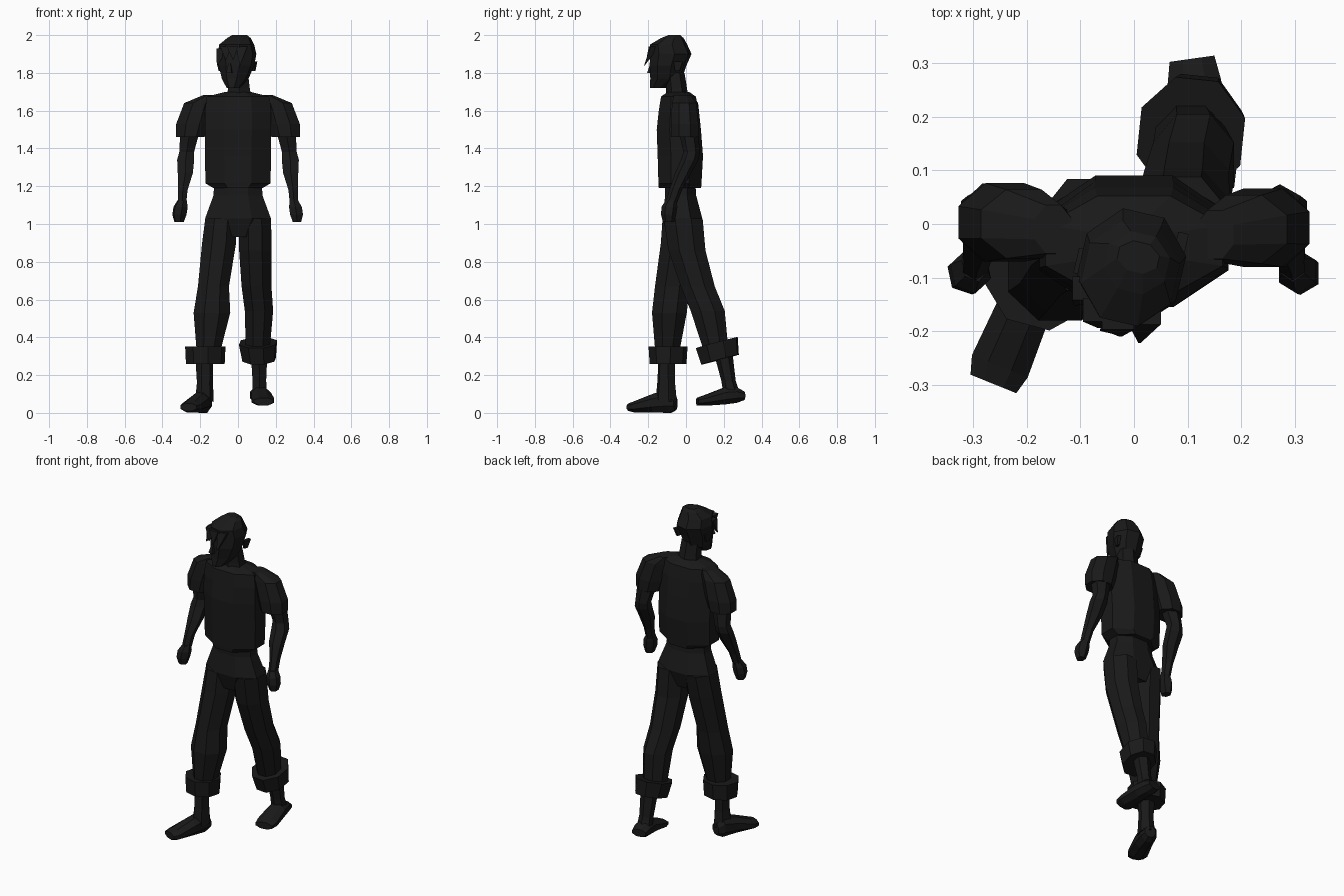
import bpy, math
from mathutils import Matrix, Vector

dark = bpy.data.materials.new("dark")
dark.diffuse_color = (0.01, 0.01, 0.01, 1)


def loft(name, rings, n=8, yaw=0, pitch=0):
    """Skin n-sided rings (cx, cy, cz, half_width, half_depth), each turned by yaw and pitch."""
    rot = (Matrix.Rotation(math.radians(yaw), 3, 'Z')
           @ Matrix.Rotation(math.radians(pitch), 3, 'X'))
    angles = [2 * math.pi * (i + 0.5) / n for i in range(n)]
    mx = max(abs(math.cos(a)) for a in angles)
    my = max(abs(math.sin(a)) for a in angles)
    verts = []
    for cx, cy, cz, rx, ry in rings:
        for a in angles:
            p = Vector((rx * math.cos(a) / mx, ry * math.sin(a) / my, 0))
            verts.append(Vector((cx, cy, cz)) + rot @ p)
    faces = [tuple(range(n))[::-1], tuple(range(len(verts) - n, len(verts)))]
    for r in range(len(rings) - 1):
        for i in range(n):
            j = (i + 1) % n
            faces.append((r * n + i, r * n + j, (r + 1) * n + j, (r + 1) * n + i))
    me = bpy.data.meshes.new(name)
    me.from_pydata(verts, [], faces)
    # make all faces point outward
    import bmesh
    bm = bmesh.new()
    bm.from_mesh(me)
    bmesh.ops.recalc_face_normals(bm, faces=bm.faces)
    bm.to_mesh(me)
    bm.free()
    me.materials.append(dark)
    ob = bpy.data.objects.new(name, me)
    bpy.context.collection.objects.link(ob)
    return ob


# head with hair volume, turned slightly to its right
loft("head", [
    (-.025, -.150, 1.72, .032, .040),
    (-.015, -.105, 1.77, .065, .080),
    (-.008, -.095, 1.84, .088, .092),
    (-.005, -.080, 1.90, .095, .103),
    (-.007, -.092, 1.95, .086, .093),
    (.005, -.072, 1.985, .058, .055),
    (.008, -.062, 2.00, .038, .028)], yaw=-13)
loft("nose", [(-.045, -.185, 1.80, .015, .018), (-.043, -.178, 1.85, .006, .010)], n=4, yaw=-13)
for i, x in enumerate((-.098, .087)):
    loft(f"ear_{i}", [(x * .95, -.075 + .03 * i, 1.81, .007, .012),
                      (x, -.07 + .03 * i, 1.86, .010, .024)], n=4, yaw=-13)

# fringe locks hanging over the brow
for i, (root, tip) in enumerate([
        ((.020, -.165, 1.94), (.010, -.220, 1.84)),
        ((-.030, -.175, 1.94), (-.025, -.208, 1.87)),
        ((-.065, -.160, 1.94), (-.065, -.192, 1.87)),
        ((-.085, -.120, 1.93), (-.110, -.150, 1.84))]):
    loft(f"hair_lock_{i}", [(*tip, .002, .002), (*root, .030, .022)], n=4)

# neck and torso
loft("neck", [(.005, -.045, 1.66, .068, .060), (.005, -.05, 1.72, .057, .055),
              (.0, -.06, 1.80, .053, .052)], n=6)
loft("torso", [
    (0, -.032, 1.19, .130, .112), (0, -.032, 1.215, .172, .114),
    (0, -.030, 1.36, .175, .120), (0, -.038, 1.50, .176, .117),
    (0, -.038, 1.60, .176, .106), (0, -.040, 1.675, .165, .092),
    (0, -.040, 1.70, .065, .055)])

# sleeves, arms and hands on both sides
for s, side, dy in ((1, "left", 0), (-1, "right", .01)):
    loft(f"{side}_sleeve", [
        (s * .252, dy - .007, 1.46, .075, .072), (s * .240, dy - .007, 1.53, .087, .073),
        (s * .205, dy - .010, 1.64, .080, .064), (s * .150, dy - .020, 1.682, .035, .045)])
    loft(f"{side}_arm", [
        (s * .298, -.085, 1.09, .022, .030), (s * .292, -.055, 1.18, .025, .034),
        (s * .279, -.015, 1.27, .040, .043), (s * .277, .020, 1.34, .045, .046),
        (s * .272, .030, 1.38, .039, .044), (s * .256, .015, 1.48, .050, .050),
        (s * .225, -.005, 1.60, .050, .050)], n=6)
    loft(f"{side}_hand", [
        (s * .312, -.092, 1.01, .022, .030), (s * .310, -.092, 1.05, .034, .040),
        (s * .304, -.088, 1.09, .034, .042), (s * .296, -.078, 1.125, .022, .030)],
        n=6, yaw=0 if s > 0 else 12)

# hips
loft("hips", [
    (0, -.020, .93, .090, .075), (0, -.020, 1.03, .174, .106),
    (0, -.028, 1.15, .130, .082), (0, -.030, 1.21, .126, .080)])

# forward leg: trousers, rolled cuff, shin, foot
loft("forward_leg", [
    (-.155, -.098, .34, .065, .066), (-.138, -.088, .53, .097, .092),
    (-.130, -.072, .67, .082, .092), (-.100, -.035, .90, .090, .098),
    (-.090, -.020, 1.03, .083, .104)])
loft("forward_cuff", [
    (-.173, -.095, .258, .096, .090), (-.173, -.095, .352, .100, .096)], yaw=-15)
loft("forward_shin", [
    (-.178, -.105, .06, .042, .060), (-.175, -.105, .16, .036, .050),
    (-.178, -.102, .29, .042, .046)], n=6, yaw=-20)
loft("forward_foot", [
    (-.165, -.055, .050, .030, .035), (-.180, -.085, .062, .045, .062),
    (-.208, -.165, .052, .051, .050), (-.250, -.265, .032, .056, .030),
    (-.262, -.298, .030, .046, .020)], n=8, yaw=-22, pitch=90)

# trailing leg: same parts, heel slightly raised
loft("trailing_leg", [
    (.105, .155, .35, .064, .068), (.111, .115, .54, .075, .090),
    (.098, .062, .67, .079, .090), (.092, .005, .86, .086, .098),
    (.090, -.015, 1.03, .085, .103)])
loft("trailing_cuff", [
    (.112, .180, .282, .085, .100), (.106, .163, .372, .097, .111)], yaw=-6, pitch=15)
loft("trailing_shin", [
    (.115, .245, .09, .040, .045), (.113, .225, .17, .036, .038),
    (.112, .200, .30, .043, .048)], n=6)
loft("trailing_foot", [
    (.108, .308, .090, .042, .022), (.112, .265, .095, .050, .042),
    (.122, .205, .090, .052, .045), (.132, .100, .066, .060, .028),
    (.135, .060, .060, .052, .020)], n=8, yaw=8, pitch=90)

# set the lowest point on the ground
low = min(v.co.z for o in bpy.data.objects for v in o.data.vertices)
for o in bpy.data.objects:
    if "forward_foot" in o.name:
        for v in o.data.vertices:
            if v.co.z < .03:
                v.co.z -= low
